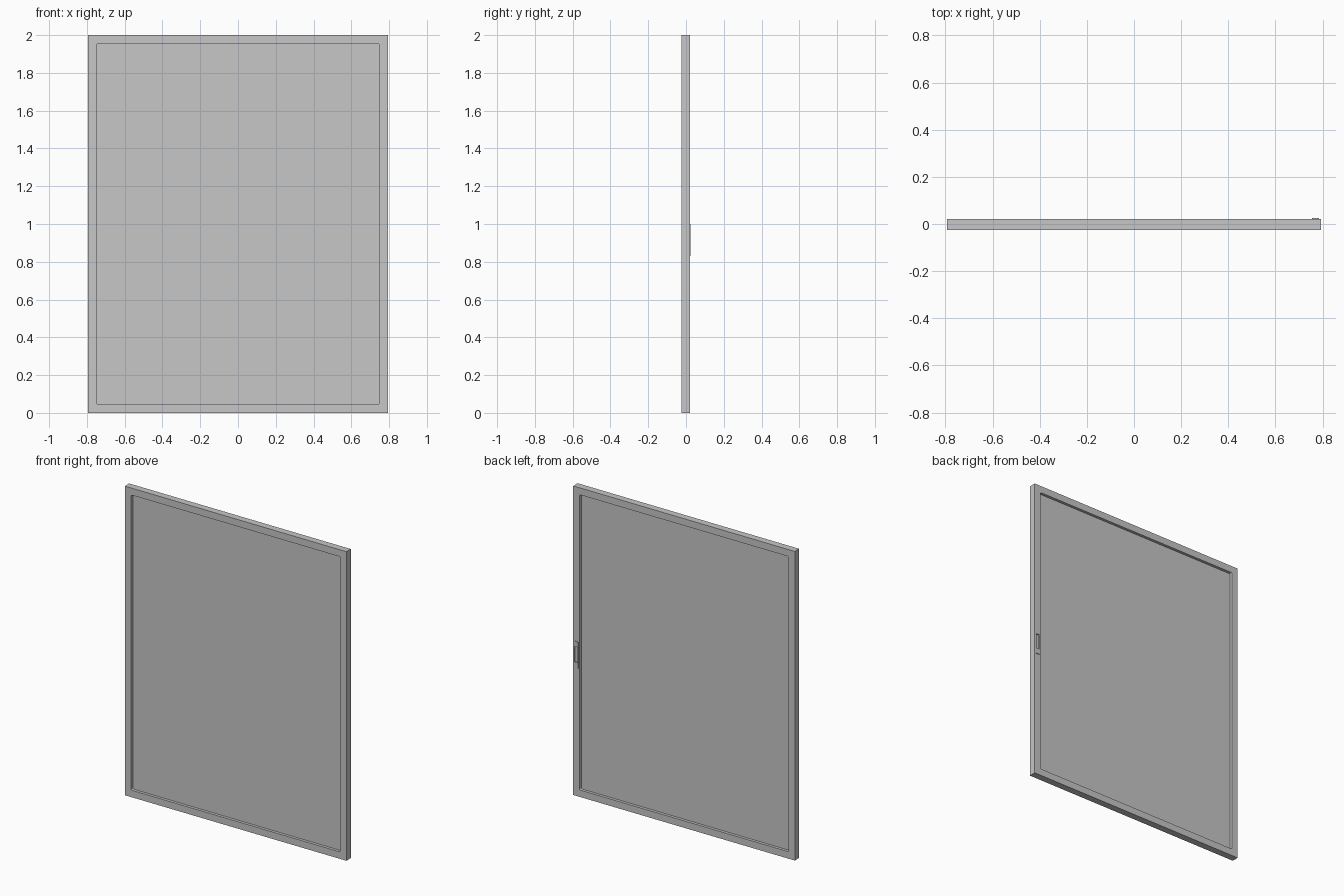
import bpy
import bmesh

default_cube = bpy.data.objects.get("Cube")
if default_cube:
    bpy.data.objects.remove(default_cube, do_unlink=True)

grey = bpy.data.materials.new("light_grey")
grey.use_nodes = True
colour = (0.57, 0.57, 0.57, 1)
grey.diffuse_color = colour
grey.node_tree.nodes["Principled BSDF"].inputs["Base Color"].default_value = colour


def box(name, low, high, corner=0):
    """Box between two corners; optional rounding of the edges along y."""
    bm = bmesh.new()
    bmesh.ops.create_cube(bm, size=1)
    for v in bm.verts:
        v.co = [high[i] if v.co[i] > 0 else low[i] for i in range(3)]
    if corner:
        edges = [e for e in bm.edges if abs(e.verts[0].co.y - e.verts[1].co.y) > 1e-4]
        bmesh.ops.bevel(bm, geom=edges, offset=corner, segments=3,
                        profile=0.5, affect='EDGES')
    mesh = bpy.data.meshes.new(name)
    bm.to_mesh(mesh)
    bm.free()
    mesh.materials.append(grey)
    obj = bpy.data.objects.new(name, mesh)
    bpy.context.collection.objects.link(obj)
    return obj


def cut(target, low, high, corner=0):
    """Subtract a box from the target and discard the cutter."""
    cutter = box("cutter", low, high, corner)
    cutter.hide_render = True
    mod = target.modifiers.new("cut", 'BOOLEAN')
    mod.operation = 'DIFFERENCE'
    mod.solver = 'EXACT'
    mod.object = cutter
    bpy.context.view_layer.objects.active = target
    bpy.ops.object.modifier_apply(modifier=mod.name)
    bpy.data.objects.remove(cutter, do_unlink=True)


half_width, height, border = 0.793, 2.0, 0.045
front, back = -0.0245, 0.0205
inner = half_width - border

# Door frame with a slightly rounded opening
frame = box("door_frame", (-half_width, front, 0), (half_width, back, height))
cut(frame, (-inner, -1, border), (inner, 1, height - border), 0.008)

# Thin panel held in the middle of the frame
box("door_panel", (-inner - 0.01, -0.006, border - 0.01),
    (inner + 0.01, 0.002, height - border + 0.01))

# Recessed pull on the back of the left stile
pull = box("pull_plate", (0.755, back - 0.002, 0.83), (0.785, 0.0245, 1.0))
pocket = ((0.761, 0.017, 0.865), (0.781, 0.05, 0.965))
for part in (frame, pull):
    cut(part, *pocket)
